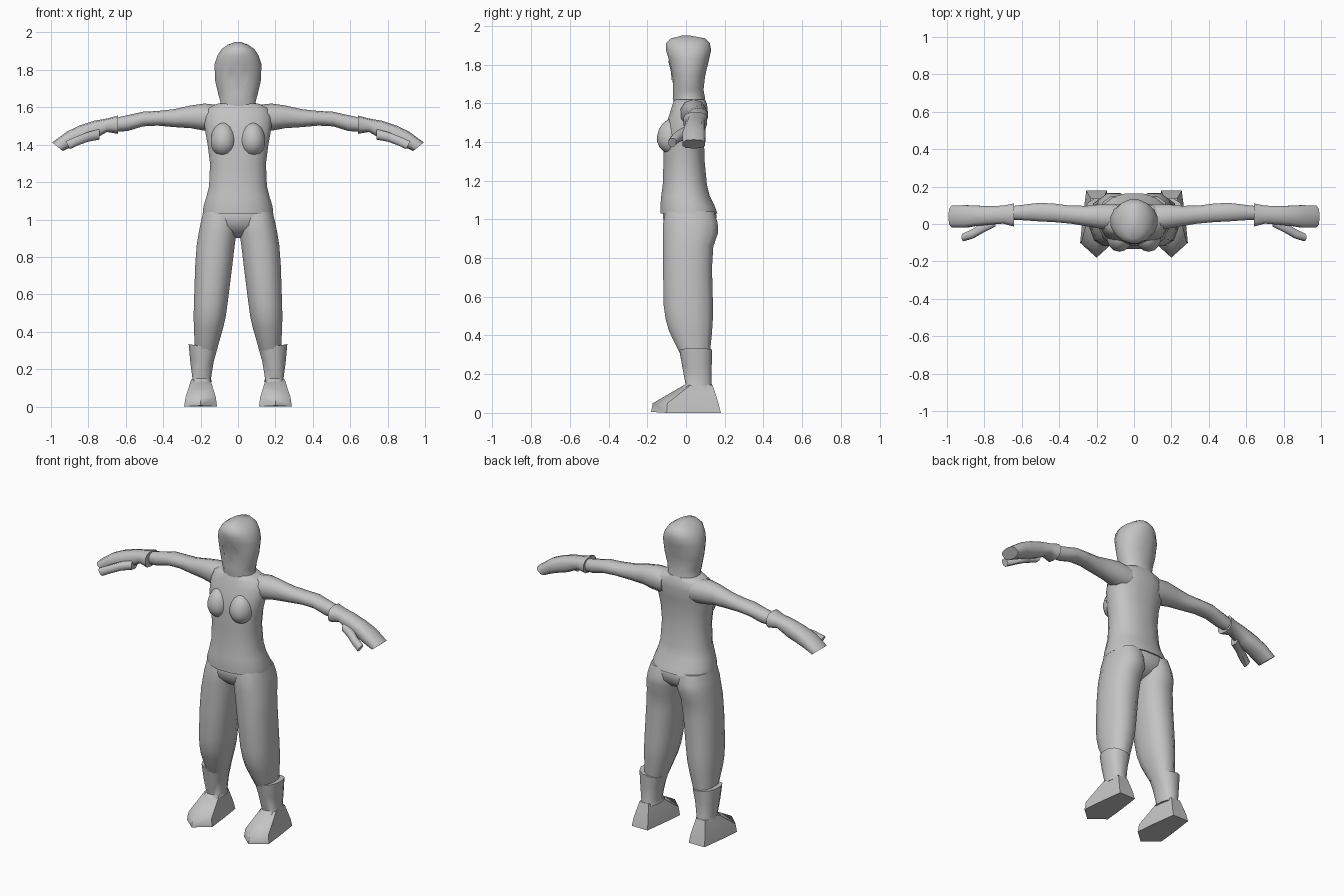
import bpy, bmesh, math
from mathutils import Vector

grey = bpy.data.materials.new("light_grey")
grey.diffuse_color = (0.55, 0.55, 0.55, 1)


def finish(name, bm, mirror=False, angle=50):
    bmesh.ops.recalc_face_normals(bm, faces=bm.faces)
    me = bpy.data.meshes.new(name)
    bm.to_mesh(me)
    bm.free()
    me.materials.append(grey)
    ob = bpy.data.objects.new(name, me)
    bpy.context.collection.objects.link(ob)
    bpy.ops.object.select_all(action='DESELECT')
    ob.select_set(True)
    bpy.context.view_layer.objects.active = ob
    bpy.ops.object.shade_smooth_by_angle(angle=math.radians(angle))
    if mirror:
        ob.modifiers.new("mirror", 'MIRROR')
    return ob


def loft(name, rings, axis='z', n=12, power=1.0, tilts=(), mirror=False, angle=50):
    """Skin through rings (position, u0, u1, v0, v1); tilts lean a ring along v or u."""
    bm = bmesh.new()
    loops = []
    for i, (t, u0, u1, v0, v1) in enumerate(rings):
        tilt = tilts[i] if i < len(tilts) else 0
        loop = []
        for k in range(n):
            a = 2 * math.pi * (k + 0.5) / n
            c, s = math.cos(a), math.sin(a)
            c = math.copysign(abs(c) ** power, c)
            s = math.copysign(abs(s) ** power, s)
            u = (u0 + u1) / 2 + c * (u1 - u0) / 2
            v = (v0 + v1) / 2 + s * (v1 - v0) / 2
            co = (u, v, t + tilt * c) if axis == 'z' else (t + tilt * s, u, v)
            loop.append(bm.verts.new(co))
        loops.append(loop)
    for a, b in zip(loops, loops[1:]):
        for k in range(n):
            j = (k + 1) % n
            bm.faces.new((a[k], a[j], b[j], b[k]))
    bm.faces.new(loops[0])
    bm.faces.new(loops[-1])
    return finish(name, bm, mirror, angle)


def sym(z, w, y0, y1):
    return (z, -w, w, y0, y1)


# Torso with flared hem and sloping shoulders
loft("torso", [
    sym(1.03, .192, -.135, .165), sym(1.07, .188, -.135, .15),
    sym(1.12, .172, -.13, .125), sym(1.18, .157, -.122, .11),
    sym(1.30, .152, -.118, .098), sym(1.40, .165, -.118, .095),
    sym(1.48, .18, -.108, .105), sym(1.55, .185, -.085, .115),
    sym(1.595, .165, -.07, .11), sym(1.62, .11, -.062, .10)],
    n=16, power=0.85)

# Chest
bm = bmesh.new()
bmesh.ops.create_uvsphere(bm, u_segments=14, v_segments=9, radius=1)
for v in bm.verts:
    x, y, z = v.co
    v.co = (.078 + .07 * x, -.068 + .082 * y, 1.415 + (.105 if z > 0 else .078) * z)
finish("chest", bm, True)

# Hooded head and neck
head = loft("hooded_head", [
    sym(1.58, .12, -.06, .10), sym(1.625, .095, -.07, .10),
    sym(1.67, .107, -.068, .092), sym(1.74, .124, -.07, .1),
    sym(1.83, .128, -.092, .122), sym(1.875, .113, -.106, .132),
    sym(1.91, .09, -.105, .125), sym(1.935, .055, -.08, .10),
    sym(1.95, .012, -.02, .02)], n=16, power=0.92)

# Face plate laid onto the front of the hood
bm = bmesh.new()
bmesh.ops.create_circle(bm, cap_ends=True, cap_tris=True, segments=14, radius=1)
for v in bm.verts:
    x, z = v.co.x, v.co.y
    v.co = (x * (.057 + .008 * z), -.2, 1.765 + .066 * z)
hit_ob = head.evaluated_get(bpy.context.evaluated_depsgraph_get())
for v in bm.verts:
    ok, loc, nor, idx = hit_ob.ray_cast(v.co, Vector((0, 1, 0)))
    if ok:
        v.co.y = loc.y - .004
finish("face", bm)

# Trousers: hips and two legs
loft("hips", [
    sym(1.05, .175, -.115, .15), sym(1.02, .19, -.122, .16),
    sym(.97, .175, -.115, .155), sym(.93, .09, -.08, .12),
    sym(.90, .02, -.03, .05)], n=16, power=0.85)
loft("leg", [
    (1.04, .005, .188, -.11, .15), (.98, .0, .203, -.122, .168),
    (.93, .004, .213, -.122, .17), (.86, .015, .224, -.122, .145),
    (.75, .028, .232, -.122, .138), (.56, .052, .238, -.12, .143),
    (.48, .063, .24, -.108, .142), (.42, .077, .238, -.09, .138),
    (.30, .112, .232, -.03, .125)], n=12, power=0.85, mirror=True)

# Boots: shaft, ankle, pointed foot
loft("boot", [
    (.322, .108, .266, -.036, .138), (.24, .128, .257, -.022, .135),
    (.15, .143, .245, -.005, .135), (.13, .138, .25, -.03, .14)],
    n=12, power=0.85, tilts=(.012,), mirror=True)
bm = bmesh.new()
sole = [(.145, .18), (.255, .18), (.275, .03), (.288, -.10),
        (.20, -.18), (.112, -.10), (.125, .03)]
levels = []
for z, sx, y_toe, y_heel in ((.005, 1, -.18, .18), (.05, .92, -.172, .168),
                             (.10, .74, -.085, .152), (.145, .58, -.008, .137)):
    levels.append([bm.verts.new((.197 + (x - .197) * sx,
                   y_toe + (y + .18) / .36 * (y_heel - y_toe),
                   z - (.005 if z < .01 and y > -.15 else 0))) for x, y in sole])
for a, b in zip(levels, levels[1:]):
    for k in range(7):
        j = (k + 1) % 7
        bm.faces.new((a[k], a[j], b[j], b[k]))
bm.faces.new(levels[0])
bm.faces.new(levels[-1])
finish("foot", bm, True)

# Sleeves
loft("arm", [
    (.10, -.04, .11, 1.47, 1.612), (.18, -.028, .108, 1.475, 1.62),
    (.25, -.015, .10, 1.488, 1.61), (.34, .0, .10, 1.494, 1.59),
    (.43, .008, .112, 1.502, 1.58), (.51, .012, .115, 1.498, 1.576),
    (.59, .018, .105, 1.473, 1.558), (.67, .022, .095, 1.468, 1.54)],
    axis='x', n=10, power=0.9, mirror=True)

# Gloves: flared cuff, palm and drooping mitten fingers
loft("glove", [
    (.642, -.016, .112, 1.458, 1.556), (.70, .0, .10, 1.468, 1.54),
    (.77, -.005, .098, 1.428, 1.528), (.84, -.012, .1, 1.408, 1.502),
    (.90, -.022, .103, 1.39, 1.47), (.965, -.02, .1, 1.366, 1.412)],
    axis='x', n=10, power=0.75, tilts=(0, 0, 0, .008, .015, .028), mirror=True)
loft("thumb", [
    (.74, -.015, .05, 1.425, 1.485), (.80, -.045, .02, 1.415, 1.47),
    (.86, -.078, -.025, 1.395, 1.445), (.91, -.092, -.05, 1.375, 1.42)],
    axis='x', n=8, power=0.8, tilts=(0, 0, .005, .012), mirror=True)
